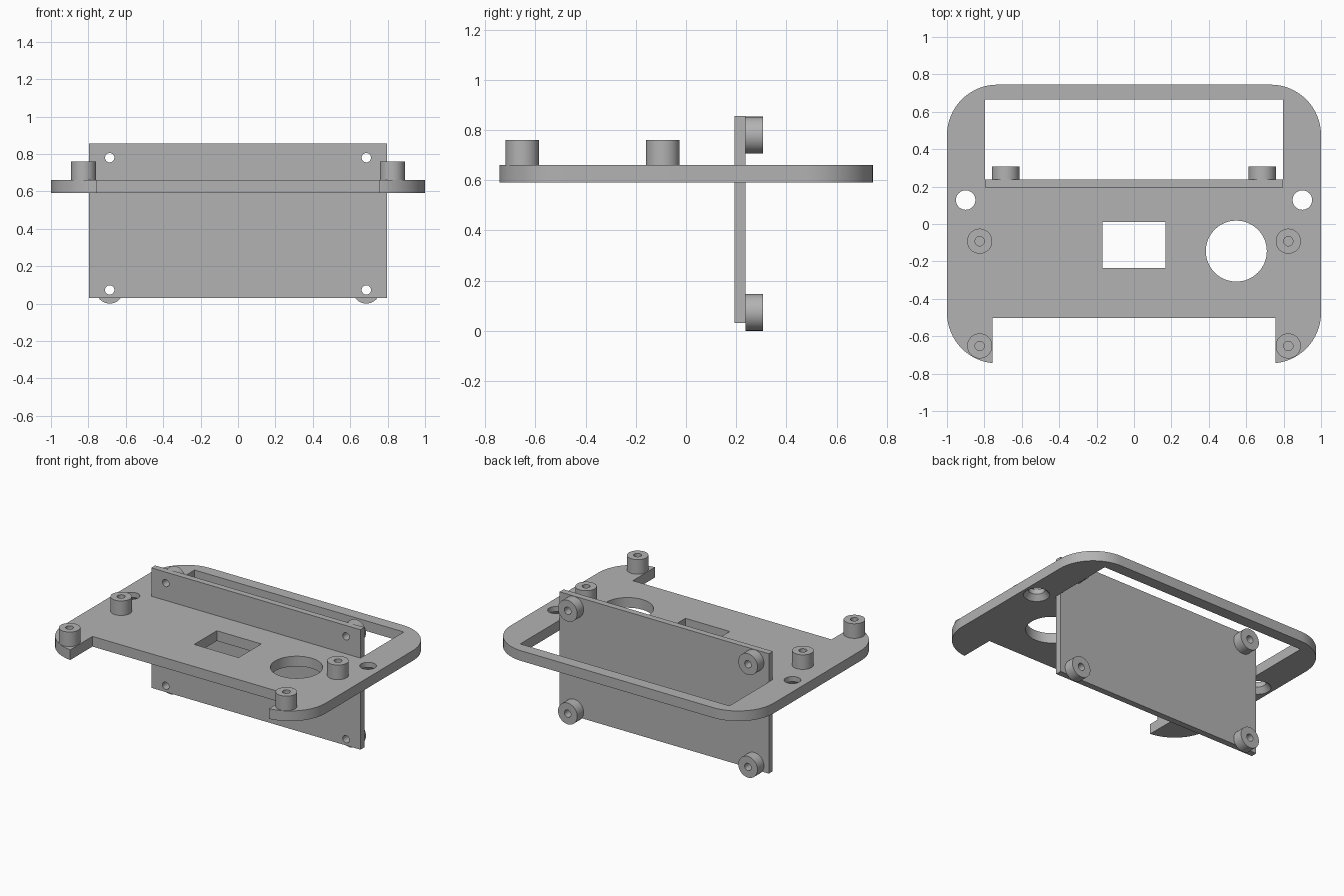
import bpy, bmesh, math
from mathutils import Matrix, Vector

if "Cube" in bpy.data.objects:
    bpy.data.objects.remove(bpy.data.objects["Cube"], do_unlink=True)

GREY = (0.45, 0.45, 0.45, 1)
grey = bpy.data.materials.new("grey plastic")
grey.use_nodes = True
grey.diffuse_color = GREY
grey.node_tree.nodes["Principled BSDF"].inputs["Base Color"].default_value = GREY

BOTTOM, TOP = 0.59, 0.66            # deck heights
FRONT, BACK = 0.194, 0.237          # upright panel faces
OVER = 0.05                         # cutter overshoot


def finish(name, bm):
    bmesh.ops.recalc_face_normals(bm, faces=bm.faces)
    mesh = bpy.data.meshes.new(name)
    bm.to_mesh(mesh)
    bm.free()
    mesh.materials.append(grey)
    ob = bpy.data.objects.new(name, mesh)
    bpy.context.collection.objects.link(ob)
    return ob


def box(name, low, high):
    low, high = Vector(low), Vector(high)
    bm = bmesh.new()
    bmesh.ops.create_cube(bm, size=1, matrix=Matrix.Translation((low + high) / 2)
                          @ Matrix.Diagonal((*(high - low), 1)))
    return finish(name, bm)


def rod(name, start, end, r1, r2=None, sides=48):
    start, end = Vector(start), Vector(end)
    axis = end - start
    turn = Vector((0, 0, 1)).rotation_difference(axis).to_matrix().to_4x4()
    bm = bmesh.new()
    bmesh.ops.create_cone(bm, cap_ends=True, segments=sides, radius1=r1,
                          radius2=r1 if r2 is None else r2, depth=axis.length,
                          matrix=Matrix.Translation((start + end) / 2) @ turn)
    return finish(name, bm)


def upright_rod(name, x, y, z1, z2, r1, r2=None, sides=48):
    return rod(name, (x, y, z1), (x, y, z2), r1, r2, sides)


def cut(ob, cutters):
    bpy.context.view_layer.objects.active = ob
    for cutter in cutters:
        cutter.hide_render = True
        mod = ob.modifiers.new("cut", "BOOLEAN")
        mod.operation, mod.solver, mod.object = "DIFFERENCE", "EXACT", cutter
        bpy.ops.object.modifier_apply(modifier=mod.name)
        bpy.data.objects.remove(cutter, do_unlink=True)


def smooth(ob):
    bpy.ops.object.select_all(action="DESELECT")
    ob.select_set(True)
    bpy.context.view_layer.objects.active = ob
    bpy.ops.object.shade_smooth_by_angle(angle=math.radians(30))


# Deck: a rounded rectangle extruded upwards
HALF_X, HALF_Y, RADIUS, STEPS = 1.0, 0.745, 0.27, 16
bm = bmesh.new()
outline = []
for quarter, (sx, sy) in enumerate([(1, 1), (-1, 1), (-1, -1), (1, -1)]):
    for i in range(STEPS + 1):
        a = (quarter + i / STEPS) * math.pi / 2
        outline.append(bm.verts.new((sx * (HALF_X - RADIUS) + RADIUS * math.cos(a),
                                     sy * (HALF_Y - RADIUS) + RADIUS * math.sin(a), BOTTOM)))
base = bm.faces.new(outline)
grown = bmesh.ops.extrude_face_region(bm, geom=[base])["geom"]
bmesh.ops.translate(bm, vec=(0, 0, TOP - BOTTOM),
                    verts=[g for g in grown if isinstance(g, bmesh.types.BMVert)])
deck = finish("deck", bm)

# Deck openings: rear window, front notch, square port, round port, screw holes
low, high = BOTTOM - OVER, TOP + OVER
cut(deck, [
    box("window_cutter", (-0.796, FRONT, low), (0.796, 0.665, high)),
    box("notch_cutter", (-0.756, -1, low), (0.756, -0.502, high)),
    box("port_cutter", (-0.169, -0.235, low), (0.169, 0.011, high)),
    upright_rod("round_cutter", 0.547, -0.145, low, high, 0.163, sides=64),
])
for x in (-0.9, 0.9):
    cut(deck, [upright_rod("screw_cutter", x, 0.128, low, high, 0.052),
               upright_rod("countersink_cutter", x, 0.128, BOTTOM - 0.001,
                           BOTTOM + 0.035, 0.083, 0.052)])
smooth(deck)

# Upright panel with bosses on its back
panel = box("upright_panel", (-0.796, FRONT, 0.03), (0.796, BACK, 0.855))
for side, x in (("right", -0.686), ("left", 0.686)):
    for level, z in (("lower", 0.073), ("upper", 0.78)):
        boss = rod(f"{level}_{side}_boss", (x, BACK, z), (x, 0.307, z), 0.073)
        for part in (panel, boss):
            cut(part, [rod("bolt_cutter", (x, 0.1, z), (x, 0.4, z), 0.025, sides=32)])
        smooth(boss)
smooth(panel)

# Standoffs on the deck with blind holes
for side, x in (("right", -0.825), ("left", 0.825)):
    for place, y in (("front", -0.652), ("middle", -0.092)):
        post = upright_rod(f"{place}_{side}_standoff", x, y, TOP, 0.76, 0.067)
        cut(post, [upright_rod("hole_cutter", x, y, TOP - OVER, 0.8, 0.025, sides=32)])
        smooth(post)
